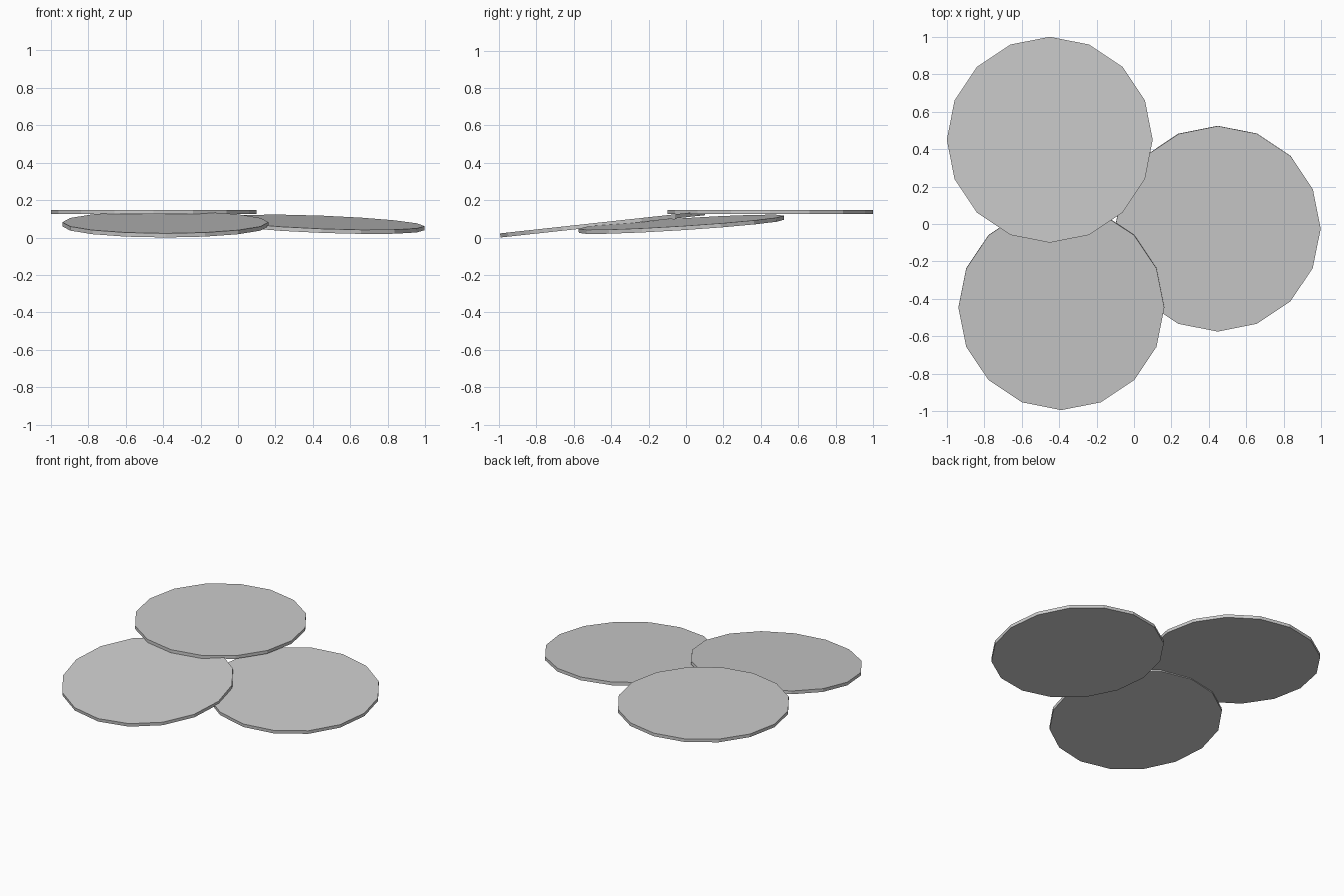
import bpy
from mathutils import Matrix, Vector

if "Cube" in bpy.data.objects:
    bpy.data.objects.remove(bpy.data.objects["Cube"])

RADIUS, THICK, SIDES = 0.55, 0.022, 16

grey = bpy.data.materials.new("light_grey")
grey.diffuse_color = (0.6, 0.6, 0.6, 1)
grey.use_nodes = True
grey.node_tree.nodes["Principled BSDF"].inputs["Base Color"].default_value = grey.diffuse_color


def disc(name, center, slope_x=0.0, slope_y=0.0):
    """Flat sixteen-sided disc, tilted so its top rises by the given slopes."""
    bpy.ops.mesh.primitive_cylinder_add(vertices=SIDES, radius=RADIUS, depth=THICK)
    ob = bpy.context.object
    ob.name = name
    normal = Vector((-slope_x, -slope_y, 1)).normalized()
    tilt = Vector((0, 0, 1)).rotation_difference(normal).to_matrix().to_4x4()
    ob.data.transform(Matrix.Translation(center) @ tilt)
    ob.data.materials.append(grey)


# Level disc on top, leaning on the other two
disc("top_disc", (-0.45, 0.45, 0.136))
# Front disc, rising towards the back
disc("front_disc", (-0.388, -0.446, 0.071), 0.0, 0.109)
# Right disc, rising towards the back left
disc("right_disc", (0.447, -0.025, 0.071), -0.038, 0.064)
